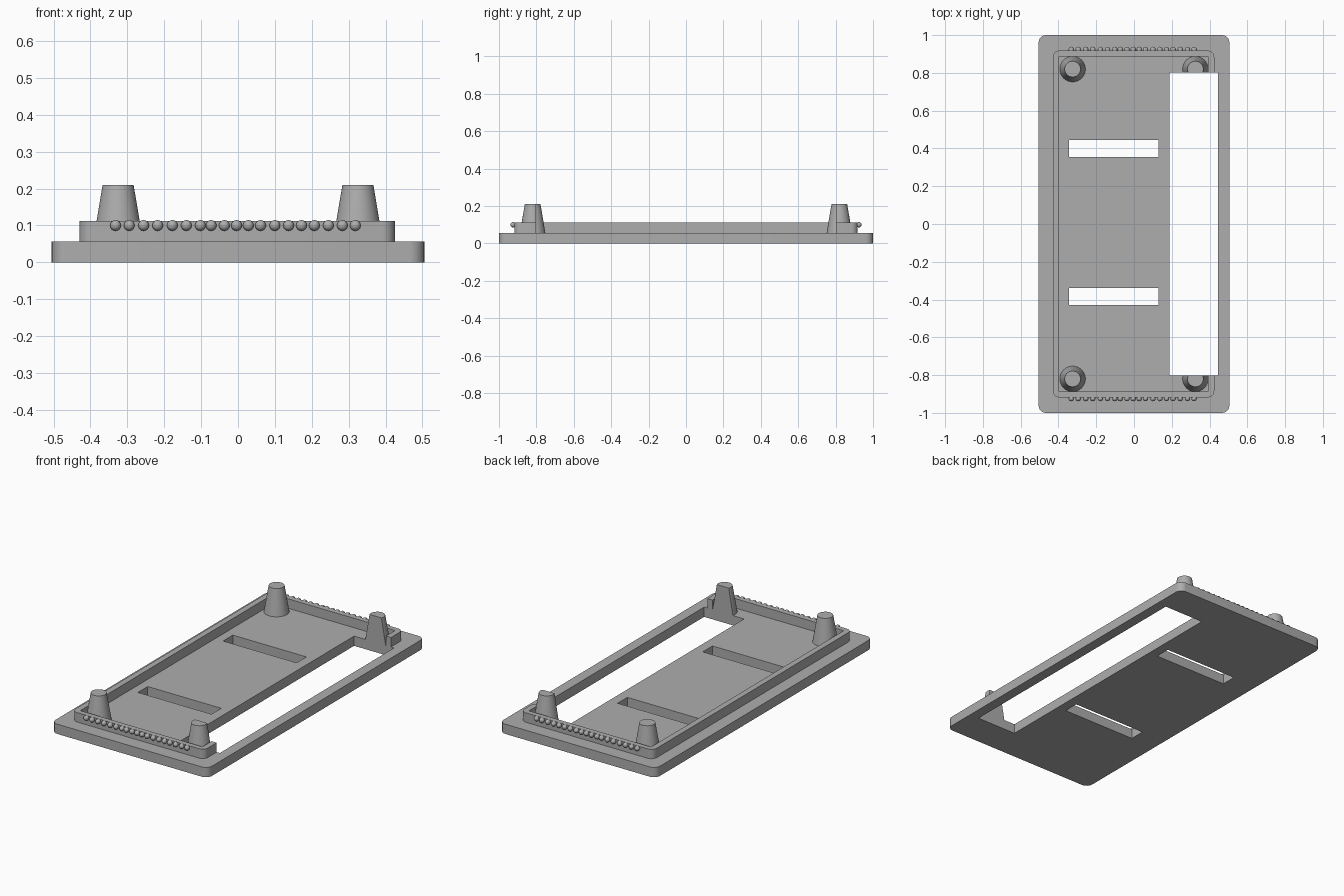
import bpy, bmesh, math

if "Cube" in bpy.data.objects:
    bpy.data.objects.remove(bpy.data.objects["Cube"])

grey = bpy.data.materials.new("plain_grey")
grey.diffuse_color = (0.42, 0.42, 0.42, 1)
grey.use_nodes = True
grey.node_tree.nodes["Principled BSDF"].inputs["Base Color"].default_value = grey.diffuse_color


def rect(x0, x1, y0, y1):
    return [(x0, y0), (x1, y0), (x1, y1), (x0, y1)]


def arc(cx, cy, r, start, steps=8):
    """Quarter circle, counter-clockwise from the start angle in degrees."""
    angles = [math.radians(start + 90 * i / steps) for i in range(steps + 1)]
    return [(cx + r * math.cos(a), cy + r * math.sin(a)) for a in angles]


def rounded(x0, x1, y0, y1, r):
    return (arc(x0 + r, y0 + r, r, 180) + arc(x1 - r, y0 + r, r, 270)
            + arc(x1 - r, y1 - r, r, 0) + arc(x0 + r, y1 - r, r, 90))


def finish(obj, smooth=True):
    obj.data.materials.clear()
    obj.data.materials.append(grey)
    bpy.ops.object.select_all(action='DESELECT')
    obj.select_set(True)
    bpy.context.view_layer.objects.active = obj
    if smooth:
        bpy.ops.object.shade_smooth_by_angle(angle=math.radians(30))


def plate(name, outlines, z0, z1):
    """Filled outline with holes, extruded from z0 to z1."""
    curve = bpy.data.curves.new(name, 'CURVE')
    curve.dimensions = '2D'
    curve.fill_mode = 'BOTH'
    curve.extrude = (z1 - z0) / 2
    for pts in outlines:
        s = curve.splines.new('POLY')
        s.points.add(len(pts) - 1)
        for p, (x, y) in zip(s.points, pts):
            p.co = (x, y, 0, 1)
        s.use_cyclic_u = True
    obj = bpy.data.objects.new(name, curve)
    bpy.context.collection.objects.link(obj)
    bpy.ops.object.select_all(action='DESELECT')
    obj.select_set(True)
    bpy.context.view_layer.objects.active = obj
    bpy.ops.object.convert(target='MESH')
    obj = bpy.context.object
    bm = bmesh.new()
    bm.from_mesh(obj.data)
    bmesh.ops.remove_doubles(bm, verts=bm.verts, dist=1e-5)
    bmesh.ops.translate(bm, verts=bm.verts, vec=(0, 0, (z0 + z1) / 2))
    bmesh.ops.recalc_face_normals(bm, faces=bm.faces)
    bm.to_mesh(obj.data)
    bm.free()
    finish(obj)


def mesh_object(name, bm):
    mesh = bpy.data.meshes.new(name)
    bm.to_mesh(mesh)
    bm.free()
    obj = bpy.data.objects.new(name, mesh)
    bpy.context.collection.objects.link(obj)
    finish(obj)


FLOOR, RIM_TOP, PEG_TOP = 0.057, 0.112, 0.21
CUT = 0.803          # half length of the long side opening

# Base plate with the long opening and two cross slots
plate("base_plate", [
    rounded(-0.505, 0.505, -1, 1, 0.04),
    rect(0.187, 0.445, -CUT, CUT),
    rect(-0.345, 0.13, 0.355, 0.445),
    rect(-0.345, 0.13, -0.43, -0.34),
], 0, FLOOR)

# Raised rim, open along the long opening
r = 0.035
rim = ([(0.425, CUT)] + arc(0.425 - r, 0.918 - r, r, 0)
       + arc(-0.43 + r, 0.918 - r, r, 90) + arc(-0.43 + r, -0.918 + r, r, 180)
       + arc(0.425 - r, -0.918 + r, r, 270)
       + [(0.425, -CUT), (0.392, -CUT), (0.392, -0.888), (-0.396, -0.888),
          (-0.396, 0.888), (0.392, 0.888), (0.392, CUT)])
plate("raised_rim", [rim], FLOOR - 0.002, RIM_TOP)

# Tapered corner pegs, the right pair sliced flat by the opening
for side, sx in (("left", -1), ("right", 1)):
    for end, sy in (("front", -1), ("back", 1)):
        bm = bmesh.new()
        bmesh.ops.create_cone(bm, cap_ends=True, segments=48, radius1=0.068,
                              radius2=0.042, depth=PEG_TOP - FLOOR + 0.002)
        bmesh.ops.translate(bm, verts=bm.verts, vec=(
            sx * 0.325, sy * 0.82, (PEG_TOP + FLOOR - 0.002) / 2))
        if sx > 0:
            bmesh.ops.bisect_plane(bm, geom=bm.verts[:] + bm.edges[:] + bm.faces[:],
                                   plane_co=(0, sy * CUT, 0), plane_no=(0, -sy, 0),
                                   clear_outer=True)
            bmesh.ops.holes_fill(bm, edges=[e for e in bm.edges if e.is_boundary])
            bmesh.ops.recalc_face_normals(bm, faces=bm.faces)
        mesh_object(f"{end}_{side}_peg", bm)

# Rows of grip beads along both ends of the rim
bead_x = [-0.332, -0.295, -0.256, -0.218, -0.178, -0.14, -0.102, -0.073, -0.037,
          -0.004, 0.028, 0.061, 0.1, 0.137, 0.172, 0.207, 0.245, 0.283, 0.318]
for end, sy in (("front", -1), ("back", 1)):
    bm = bmesh.new()
    for x in bead_x:
        ball = bmesh.ops.create_uvsphere(bm, u_segments=20, v_segments=12, radius=0.0145)
        bmesh.ops.translate(bm, verts=ball["verts"], vec=(x, sy * 0.924, 0.1))
    mesh_object(f"{end}_grip_beads", bm)
